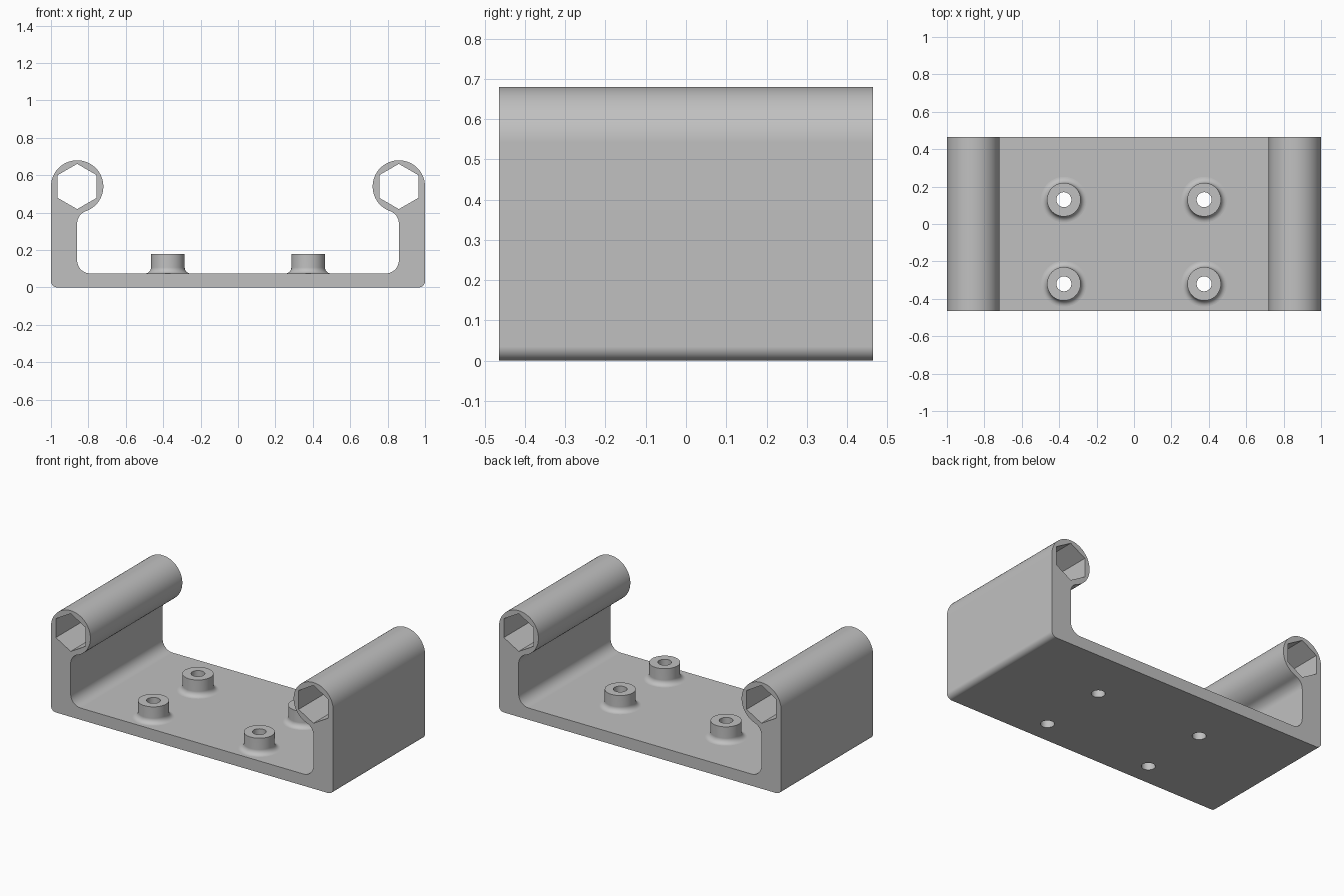
import bpy, bmesh
from math import cos, sin, pi, radians, atan2, degrees
from mathutils import Vector

cube = bpy.data.objects.get("Cube")
if cube:
    bpy.data.objects.remove(cube, do_unlink=True)

grey = bpy.data.materials.new("plain grey")
grey.use_nodes = True
grey.diffuse_color = (0.53, 0.53, 0.53, 1)
grey.node_tree.nodes["Principled BSDF"].inputs["Base Color"].default_value = grey.diffuse_color

HALF_DEPTH = 0.465
FLOOR = 0.075
WALL_X = 0.86           # inner face of the side walls
TUBE_Z, TUBE_R = 0.54, 0.14
FILLET = 0.07
HOLE_R = 0.04


def arc(cx, cz, r, a0, a1, n):
    """Points on an arc, angles in degrees."""
    return [(cx + r * cos(radians(a0 + (a1 - a0) * i / n)),
             cz + r * sin(radians(a0 + (a1 - a0) * i / n))) for i in range(n + 1)]


def make_object(name, bm):
    bmesh.ops.recalc_face_normals(bm, faces=bm.faces)
    mesh = bpy.data.meshes.new(name)
    bm.to_mesh(mesh)
    bm.free()
    obj = bpy.data.objects.new(name, mesh)
    bpy.context.collection.objects.link(obj)
    mesh.materials.append(grey)
    return obj


def prism(name, points, start, direction):
    """Extrude a closed outline of 3D points along a direction."""
    bm = bmesh.new()
    face = bm.faces.new([bm.verts.new(Vector(p) + Vector(start)) for p in points])
    moved = bmesh.ops.extrude_face_region(bm, geom=[face])["geom"]
    bmesh.ops.translate(bm, vec=direction,
                        verts=[v for v in moved if isinstance(v, bmesh.types.BMVert)])
    return make_object(name, bm)


def activate(obj):
    bpy.ops.object.select_all(action="DESELECT")
    obj.select_set(True)
    bpy.context.view_layer.objects.active = obj


def smooth(obj):
    activate(obj)
    bpy.ops.object.shade_smooth_by_angle(angle=radians(30))
    weighted = obj.modifiers.new("even_flats", "WEIGHTED_NORMAL")
    weighted.keep_sharp = True


def cut(obj, cutter):
    cutter.hide_render = True
    mod = obj.modifiers.new("cut", "BOOLEAN")
    mod.operation = "DIFFERENCE"
    mod.solver = "EXACT"
    mod.object = cutter
    activate(obj)
    bpy.ops.object.modifier_apply(modifier=mod.name)
    bpy.data.objects.remove(cutter, do_unlink=True)


# Bracket: half profile with rounded corners and round rail, then mirrored
neck_x = WALL_X - FILLET
neck_drop = ((TUBE_R + FILLET) ** 2 - FILLET ** 2) ** 0.5
neck_angle = degrees(atan2(neck_drop, FILLET))
half = (arc(0.965, 0.035, 0.035, -90, 0, 8)
        + arc(WALL_X, TUBE_Z, TUBE_R, 0, 180 + neck_angle, 48)
        + arc(neck_x, TUBE_Z - neck_drop, FILLET, neck_angle, 0, 12)[1:]
        + arc(neck_x, FLOOR + FILLET, FILLET, 0, -90, 12))
outline = half + [(-x, z) for x, z in reversed(half)]
bracket = prism("bracket", [(x, 0, z) for x, z in outline],
                (0, -HALF_DEPTH, 0), (0, 2 * HALF_DEPTH, 0))

# Hexagonal bores through the rails
for side in (-1, 1):
    hexagon = [(x, 0, z) for x, z in arc(side * WALL_X, TUBE_Z, 0.121, 30, 330, 5)]
    cut(bracket, prism("hex_cutter", hexagon, (0, -0.6, 0), (0, 1.2, 0)))

# Screw holes and standoffs
posts = [(x, y) for x in (-0.375, 0.375) for y in (-0.32, 0.13)]
for x, y in posts:
    circle = [(px, py, 0) for px, py in arc(x, y, HOLE_R, 0, 352.5, 47)]
    cut(bracket, prism("hole_cutter", circle, (0, 0, -0.1), (0, 0, 0.3)))
smooth(bracket)

for i, (x, y) in enumerate(posts):
    # Section from the flared base up the wall, over the rim and down the hole
    section = arc(0.122, FLOOR + 0.032, 0.032, 270, 180, 8) + [
        (0.09, 0.18), (HOLE_R, 0.18), (HOLE_R, FLOOR)]
    bm = bmesh.new()
    verts = [bm.verts.new((r, 0, z)) for r, z in section]
    edges = [bm.edges.new(pair) for pair in zip(verts, verts[1:])]
    bmesh.ops.spin(bm, geom=verts + edges, cent=(0, 0, 0), axis=(0, 0, 1),
                   angle=2 * pi, steps=48)
    bmesh.ops.remove_doubles(bm, verts=bm.verts, dist=0.0005)
    # Open shell: make the rim face up
    standoff = make_object(f"standoff_{i + 1}", bm)
    rim = max(standoff.data.polygons, key=lambda p: p.center.z)
    if rim.normal.z < 0:
        standoff.data.flip_normals()
    standoff.location = (x, y, 0)
    smooth(standoff)
